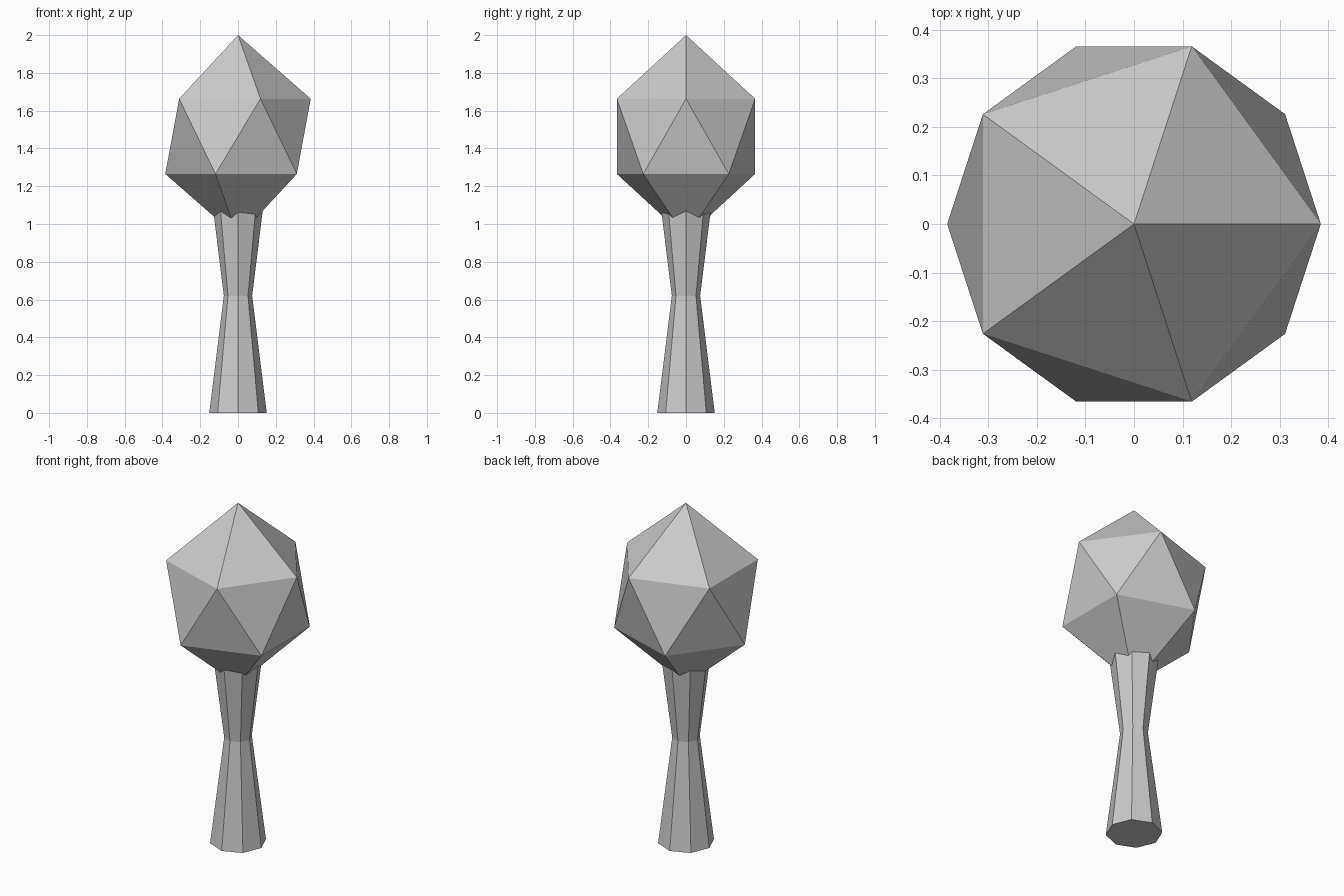
import bpy, bmesh
from math import cos, sin, pi

cube = bpy.data.objects.get("Cube")
if cube:
    bpy.data.objects.remove(cube, do_unlink=True)

grey = bpy.data.materials.new("plain grey")
grey.use_nodes = True
colour = (0.6, 0.6, 0.6, 1)
grey.diffuse_color = colour
grey.node_tree.nodes["Principled BSDF"].inputs["Base Color"].default_value = colour


def ring(bm, sides, radius, z, turn=0.0):
    """Add a regular ring of vertices."""
    return [bm.verts.new((radius * cos(turn + 2 * pi * i / sides),
                          radius * sin(turn + 2 * pi * i / sides), z))
            for i in range(sides)]


def finish(bm, name):
    """Turn the bmesh into a flat-shaded object."""
    bmesh.ops.recalc_face_normals(bm, faces=bm.faces)
    mesh = bpy.data.meshes.new(name)
    bm.to_mesh(mesh)
    bm.free()
    mesh.materials.append(grey)
    bpy.context.collection.objects.link(bpy.data.objects.new(name, mesh))


# Handle: eight-sided shaft with a narrow waist, its top sunk into the head
bm = bmesh.new()
rings = [ring(bm, 8, r, z) for r, z in ((0.152, 0), (0.075, 0.62), (0.152, 1.24))]
for low, high in zip(rings, rings[1:]):
    for i in range(8):
        j = (i + 1) % 8
        bm.faces.new((low[i], low[j], high[j], high[i]))
bm.faces.new(rings[0])
bm.faces.new(rings[-1])
finish(bm, "handle")

# Head: tall twenty-faced gem made of two twisted five-point rings and two tips
bm = bmesh.new()
upper = ring(bm, 5, 0.385, 1.663)
lower = ring(bm, 5, 0.385, 1.265, pi / 5)
top = bm.verts.new((0, 0, 2))
bottom = bm.verts.new((0, 0, 0.928))
for i in range(5):
    j = (i + 1) % 5
    bm.faces.new((top, upper[i], upper[j]))
    bm.faces.new((upper[i], lower[i], upper[j]))
    bm.faces.new((lower[i], lower[j], upper[j]))
    bm.faces.new((bottom, lower[j], lower[i]))
finish(bm, "head")
